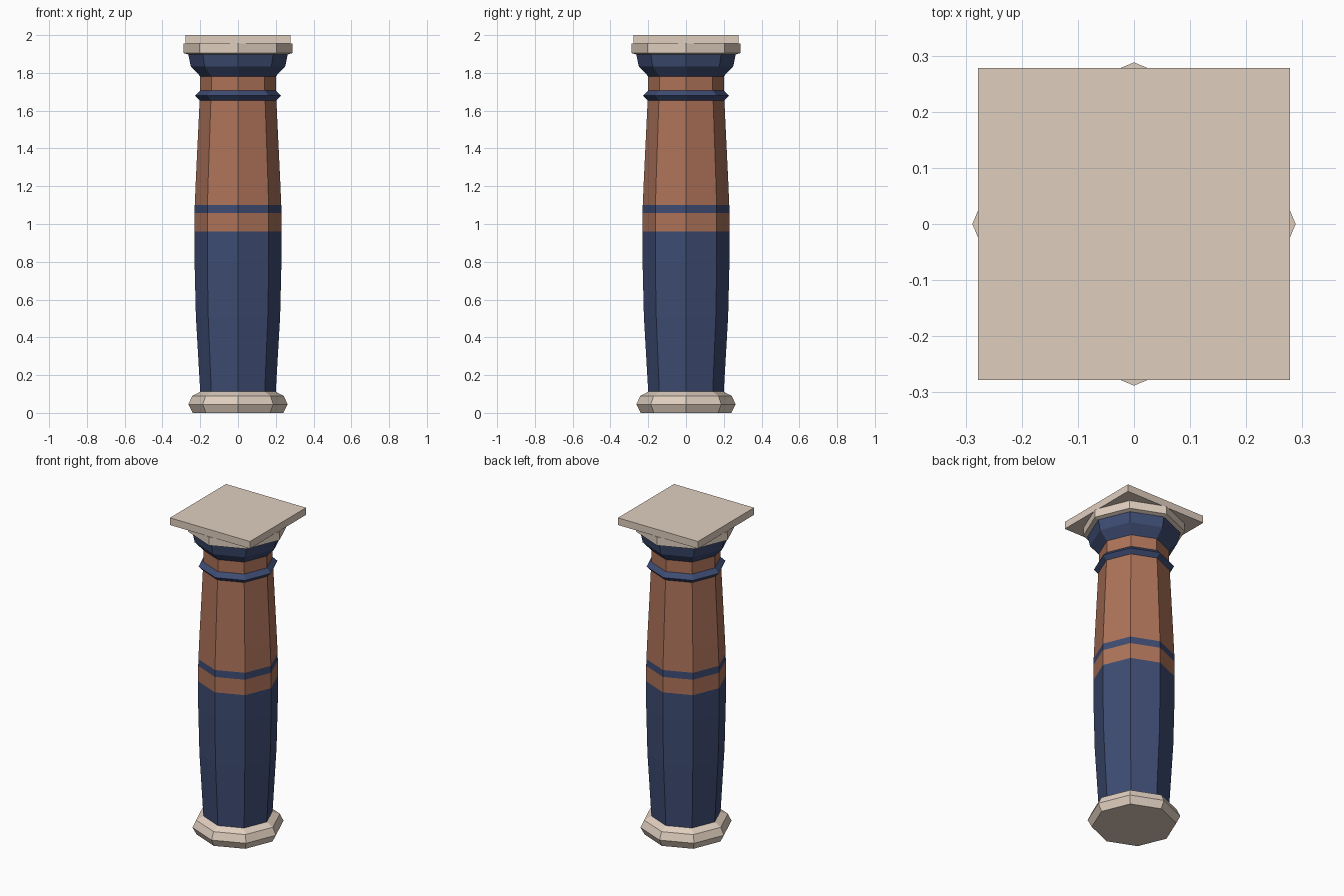
import bpy, bmesh
from math import cos, sin, pi

if "Cube" in bpy.data.objects:
    bpy.data.objects.remove(bpy.data.objects["Cube"])

SIDES = 8


def material(name, rgb):
    m = bpy.data.materials.new(name)
    m.diffuse_color = (*rgb, 1)
    m.use_nodes = True
    m.node_tree.nodes["Principled BSDF"].inputs["Base Color"].default_value = m.diffuse_color
    return m


STONE = material("pale_stone", (0.74, 0.62, 0.52))
BLUE = material("blue_paint", (0.048, 0.072, 0.17))
CLAY = material("terracotta", (0.42, 0.17, 0.10))


def finish(name, bm, mat):
    bmesh.ops.recalc_face_normals(bm, faces=bm.faces)
    mesh = bpy.data.meshes.new(name)
    bm.to_mesh(mesh)
    bm.free()
    mesh.materials.append(mat)
    ob = bpy.data.objects.new(name, mesh)
    bpy.context.collection.objects.link(ob)


def turned(name, profile, mat, bottom=False, top=False):
    """Eight-sided turning from (radius, height) pairs, corners on the axes."""
    bm = bmesh.new()
    rings = [[bm.verts.new((r * cos(2 * pi * i / SIDES), r * sin(2 * pi * i / SIDES), z))
              for i in range(SIDES)] for r, z in profile]
    for a, b in zip(rings, rings[1:]):
        for i in range(SIDES):
            j = (i + 1) % SIDES
            bm.faces.new((a[i], a[j], b[j], b[i]))
    if bottom:
        bm.faces.new(rings[0][::-1])
    if top:
        bm.faces.new(rings[-1])
    finish(name, bm, mat)


# Foot
turned("base", [(0.24, 0), (0.263, 0.045), (0.242, 0.09), (0.20, 0.112)], STONE, bottom=True)

# Swelling shaft in painted bands
turned("lower_shaft", [(0.20, 0.112), (0.223, 0.51), (0.23, 0.80), (0.23, 0.96)], BLUE)
turned("middle_shaft", [(0.23, 0.96), (0.23, 1.057)], CLAY)
turned("shaft_stripe", [(0.23, 1.057), (0.229, 1.10)], BLUE)
turned("upper_shaft", [(0.229, 1.10), (0.223, 1.24), (0.203, 1.655)], CLAY)

# Collar, neck and capital
turned("collar", [(0.203, 1.655), (0.228, 1.68), (0.20, 1.707)], BLUE)
turned("neck", [(0.20, 1.707), (0.20, 1.782)], CLAY)
turned("capital", [(0.20, 1.782), (0.25, 1.835), (0.263, 1.897)], BLUE)
turned("capital_plate", [(0.263, 1.897), (0.288, 1.905), (0.288, 1.955)], STONE, top=True)

# Square slab on top
bm = bmesh.new()
bmesh.ops.create_cube(bm, size=1)
for v in bm.verts:
    v.co = (v.co.x * 0.556, v.co.y * 0.556, 1.9775 + v.co.z * 0.045)
finish("top_slab", bm, STONE)
